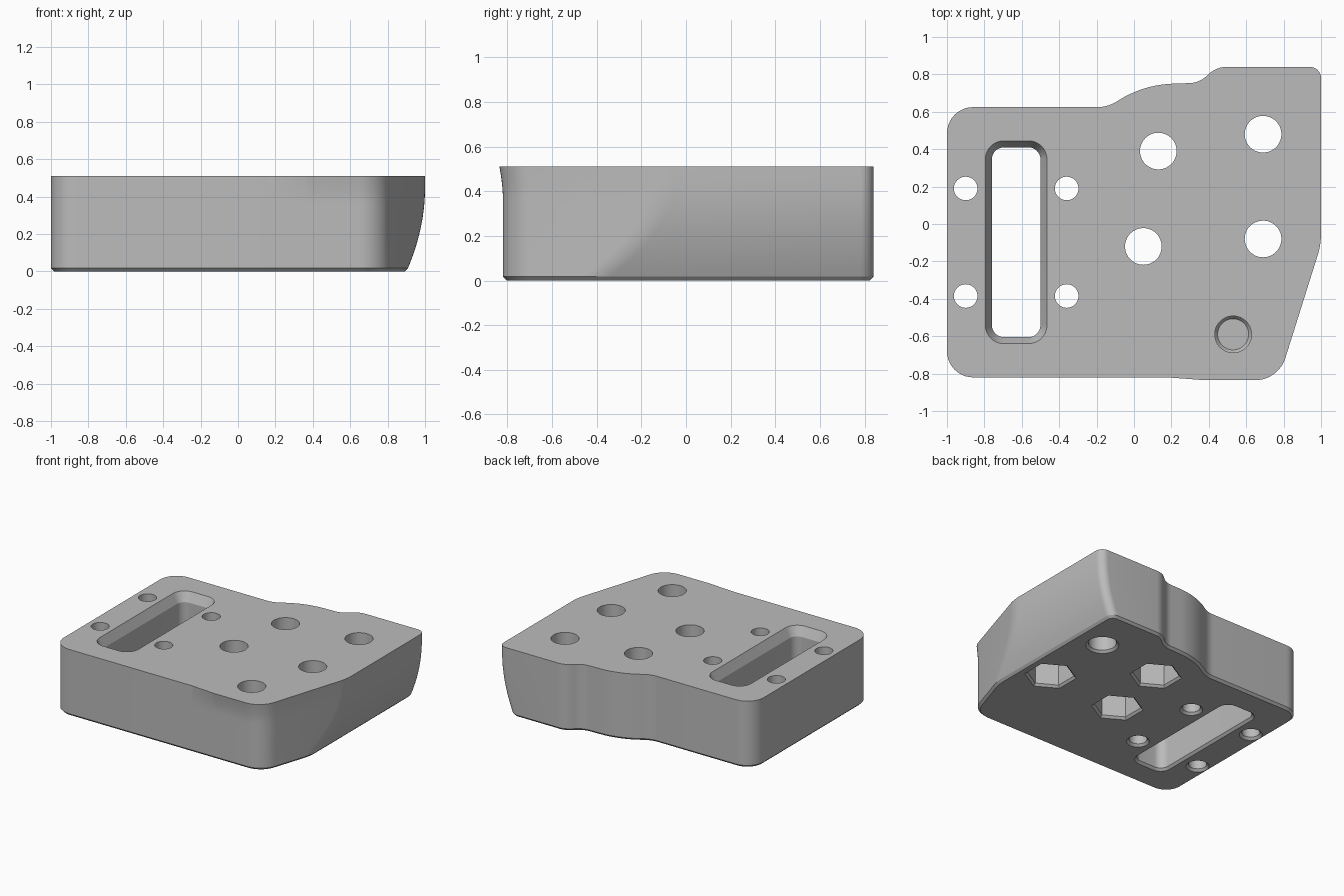
import bpy, bmesh, math
from mathutils import Vector

if "Cube" in bpy.data.objects:
    bpy.data.objects.remove(bpy.data.objects["Cube"], do_unlink=True)

HEIGHT = 0.51
CHAMFER = 0.017

grey = bpy.data.materials.new("plain grey")
grey.use_nodes = True
grey.diffuse_color = (0.5, 0.5, 0.5, 1)
grey.node_tree.nodes["Principled BSDF"].inputs["Base Color"].default_value = (0.5, 0.5, 0.5, 1)


def fillet(corners, seg=10):
    """Round each (x, y, radius) corner of a closed outline."""
    out = []
    for i, (x, y, r) in enumerate(corners):
        p = Vector((x, y))
        a = (Vector(corners[i - 1][:2]) - p).normalized()
        b = (Vector(corners[(i + 1) % len(corners)][:2]) - p).normalized()
        half = a.angle(b) / 2
        centre = p + (a + b).normalized() * r / math.sin(half)
        start = p + a * r / math.tan(half) - centre
        end = p + b * r / math.tan(half) - centre
        sweep = start.angle_signed(end)
        for k in range(seg + 1):
            # angle_signed is clockwise positive
            t = -sweep * k / seg
            c, s = math.cos(t), math.sin(t)
            out.append(centre + Vector((start.x * c - start.y * s, start.x * s + start.y * c)))
    return out


def inset(pts, d):
    """Move a counter-clockwise outline inward by d."""
    out = []
    for i, p in enumerate(pts):
        t = (pts[(i + 1) % len(pts)] - pts[i - 1]).normalized()
        out.append(p + Vector((-t.y, t.x)) * d)
    return out


def polygon(x, y, r, sides=48):
    """Regular outline, always 48 points, so hexes and circles can be lofted."""
    out = []
    for k in range(48):
        a = 2 * math.pi * k / 48 + math.pi / 2
        step = 2 * math.pi / sides
        off = (2 * math.pi * k / 48) % step - step / 2
        rr = r if sides == 48 else r * math.cos(step / 2) / math.cos(off)
        out.append(Vector((x + rr * math.cos(a), y + rr * math.sin(a))))
    return out


def loft(bm, sections):
    """Skin a stack of (z, outline) sections and cap both ends."""
    rings = [[bm.verts.new((p.x, p.y, z)) for p in pts] for z, pts in sections]
    n = len(rings[0])
    for lo, hi in zip(rings, rings[1:]):
        for i in range(n):
            j = (i + 1) % n
            bm.faces.new((lo[i], lo[j], hi[j], hi[i]))
    bm.faces.new(rings[0][::-1])
    bm.faces.new(rings[-1])


def make_object(name, bm):
    bmesh.ops.recalc_face_normals(bm, faces=bm.faces[:])
    mesh = bpy.data.meshes.new(name)
    bm.to_mesh(mesh)
    bm.free()
    mesh.materials.append(grey)
    ob = bpy.data.objects.new(name, mesh)
    bpy.context.collection.objects.link(ob)
    return ob


def body_outline(z):
    """Block outline at a height: the right side curves in, the front lip flares."""
    right = 1 - 0.09 * (max(0, 0.45 - z) / 0.43) ** 2
    lip = 0.0002 + 0.015 * (max(0, z - 0.38) / 0.13) ** 1.5
    return fillet([
        (-1, -0.82, 0.14),
        (0.18, -0.82, 0.5), (0.38, -0.82 - lip, 0.5),
        (0.772, -0.82 - lip, 0.17),
        (right, -0.11 - (1 - right) * 3.2, 0.4),
        (right, 0.84, 0.06),
        (0.44, 0.84, 0.14), (0.35, 0.755, 0.14),
        (0.05, 0.745, 0.58), (-0.14, 0.625, 0.19),
        (-1, 0.625, 0.14)])


# Main block with a chamfered bottom edge
bm = bmesh.new()
levels = [CHAMFER + (HEIGHT - CHAMFER) * k / 16 for k in range(17)]
loft(bm, [(0, inset(body_outline(CHAMFER), CHAMFER))] + [(z, body_outline(z)) for z in levels])
block = make_object("mounting_block", bm)

cut = bmesh.new()
BELOW, ABOVE = -0.02, HEIGHT + 0.02


def round_hole(x, y, r):
    loft(cut, [(BELOW, polygon(x, y, r + CHAMFER - BELOW)),
               (CHAMFER, polygon(x, y, r)), (ABOVE, polygon(x, y, r))])


# Four small screw holes around the slot, and one large through hole
for x in (-0.9, -0.36):
    for y in (0.19, -0.385):
        round_hole(x, y, 0.063)
round_hole(0.69, 0.48, 0.098)

# Bolt holes with hexagonal nut pockets underneath
for x, y in ((0.13, 0.39), (0.05, -0.12), (0.69, -0.08)):
    loft(cut, [(BELOW, polygon(x, y, 0.165 + CHAMFER - BELOW, 6)),
               (CHAMFER, polygon(x, y, 0.165, 6)), (0.24, polygon(x, y, 0.165, 6)),
               (0.24, polygon(x, y, 0.098)), (ABOVE, polygon(x, y, 0.098))])

# Blind hole with a bevelled floor
loft(cut, [(0.2, polygon(0.53, -0.59, 0.083)), (0.22, polygon(0.53, -0.59, 0.098)),
           (ABOVE, polygon(0.53, -0.59, 0.098))])

# Long slot with a wide top bevel
slot = fillet([(-0.76, -0.605, 0.065), (-0.5, -0.605, 0.065),
               (-0.5, 0.41, 0.065), (-0.76, 0.41, 0.065)])
loft(cut, [(BELOW, inset(slot, BELOW - CHAMFER)), (CHAMFER, slot), (HEIGHT - 0.07, slot),
           (HEIGHT, inset(slot, -0.035)), (ABOVE, inset(slot, -0.035))])

cutter = make_object("hole_cutter", cut)
cutter.hide_render = True

# Cut the holes and finish the shading
mod = block.modifiers.new("holes", "BOOLEAN")
mod.operation = "DIFFERENCE"
mod.solver = "EXACT"
mod.object = cutter
bpy.ops.object.select_all(action="DESELECT")
bpy.context.view_layer.objects.active = block
block.select_set(True)
bpy.ops.object.modifier_apply(modifier=mod.name)
bpy.data.objects.remove(cutter, do_unlink=True)
bpy.ops.object.shade_smooth_by_angle(angle=math.radians(20))
